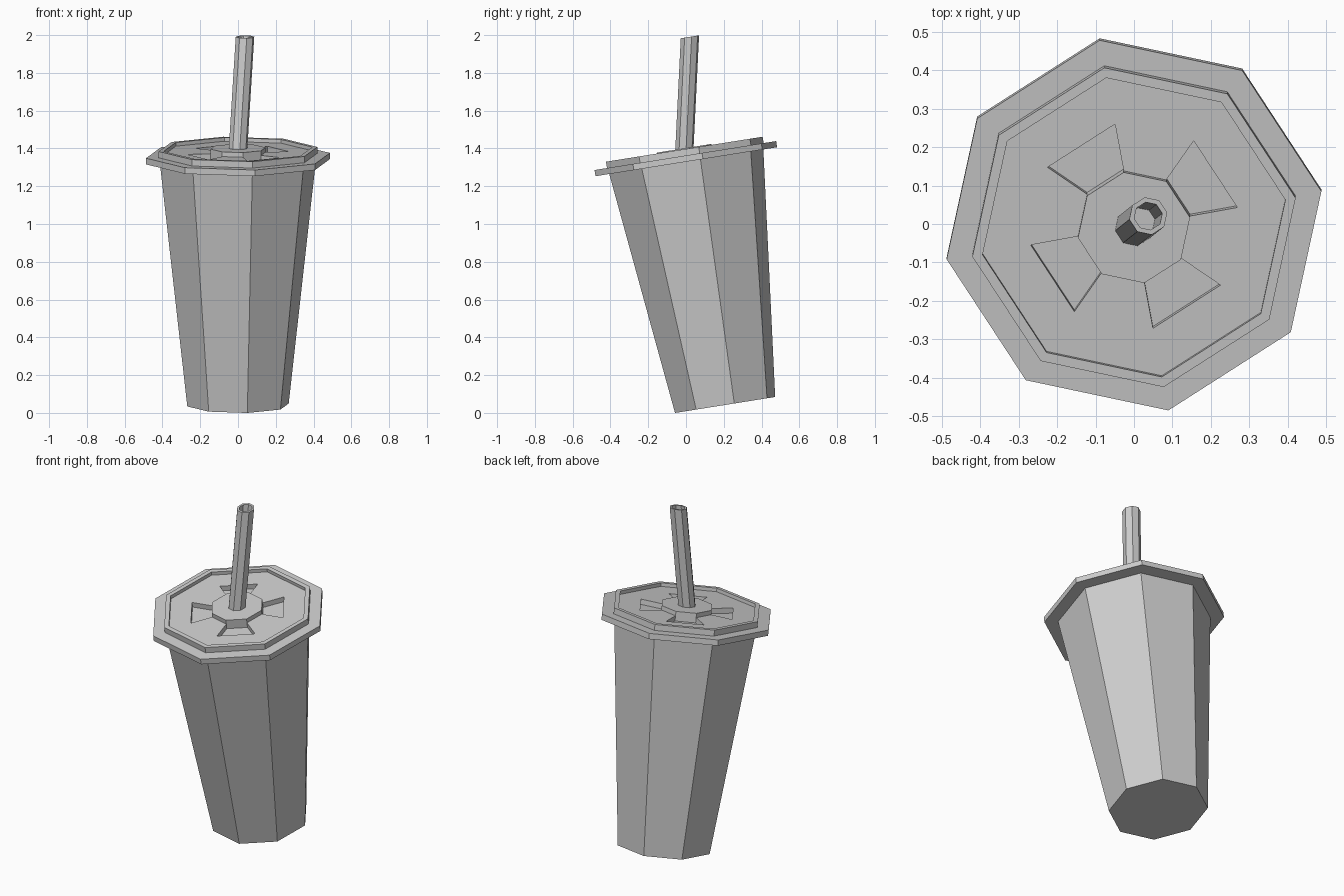
import bpy, bmesh, math
from mathutils import Matrix

SIDES = 8
TURN = math.radians(10.4)   # twist of the octagon about its axis
TILT = math.radians(9.06)   # whole cup leans towards the front
CUP_HEIGHT = 1.304

cube = bpy.data.objects.get("Cube")
if cube:
    bpy.data.objects.remove(cube, do_unlink=True)

grey = bpy.data.materials.new("light_grey")
grey.use_nodes = True
colour = (0.6, 0.6, 0.6, 1)
grey.diffuse_color = colour
grey.node_tree.nodes["Principled BSDF"].inputs["Base Color"].default_value = colour

PLACE = Matrix.Translation((0, 0.207, 0.042)) @ Matrix.Rotation(TILT, 4, "X")


def stack(rings):
    """Skin octagonal rings (radius, height, centre x, centre y), capping both ends."""
    bm = bmesh.new()
    loops, bands = [], []
    for r, z, cx, cy in rings:
        angles = [TURN + 2 * math.pi * i / SIDES for i in range(SIDES)]
        loops.append([bm.verts.new((cx + r * math.cos(a), cy + r * math.sin(a), z))
                      for a in angles])
    for low, high in zip(loops, loops[1:]):
        bands.append([bm.faces.new((low[i], low[(i + 1) % SIDES],
                                    high[(i + 1) % SIDES], high[i]))
                      for i in range(SIDES)])
    bm.faces.new(loops[0][::-1])
    bm.faces.new(loops[-1])
    return bm, bands


def finish(bm, name):
    bmesh.ops.transform(bm, matrix=PLACE, verts=bm.verts)
    mesh = bpy.data.meshes.new(name)
    bm.to_mesh(mesh)
    bm.free()
    mesh.materials.append(grey)
    bpy.context.collection.objects.link(bpy.data.objects.new(name, mesh))


# Tapered cup body
body, _ = stack([(0.273, 0, 0, 0), (0.42, CUP_HEIGHT, 0, 0)])
finish(body, "cup_body")

# Lid: flange, raised rim, sunken top and centre collar
lid_profile = [(0.495, 0), (0.495, 0.033), (0.427, 0.033), (0.427, 0.067),
               (0.40, 0.067), (0.40, 0.047), (0.273, 0.047),
               (0.148, 0.047), (0.148, 0.072)]
lid, bands = stack([(r, CUP_HEIGHT + z, 0, 0) for r, z in lid_profile])

# Four pressed dimples around the collar
dimples = bands[6][::2]
bmesh.ops.inset_individual(lid, faces=dimples, thickness=0.038, depth=0)
for v in {v for f in dimples for v in f.verts}:
    v.co.z -= 0.03
finish(lid, "lid")


# Leaning hollow straw, its ends parallel to the lid
def straw_ring(radius, z):
    t = (z - 0.065) / 0.585
    return radius, CUP_HEIGHT + z, 0.037 * t, 0.123 * t


straw, _ = stack([straw_ring(0.05, 0.065), straw_ring(0.05, 0.65),
                  straw_ring(0.037, 0.65), straw_ring(0.037, 0.35)])
finish(straw, "straw")
